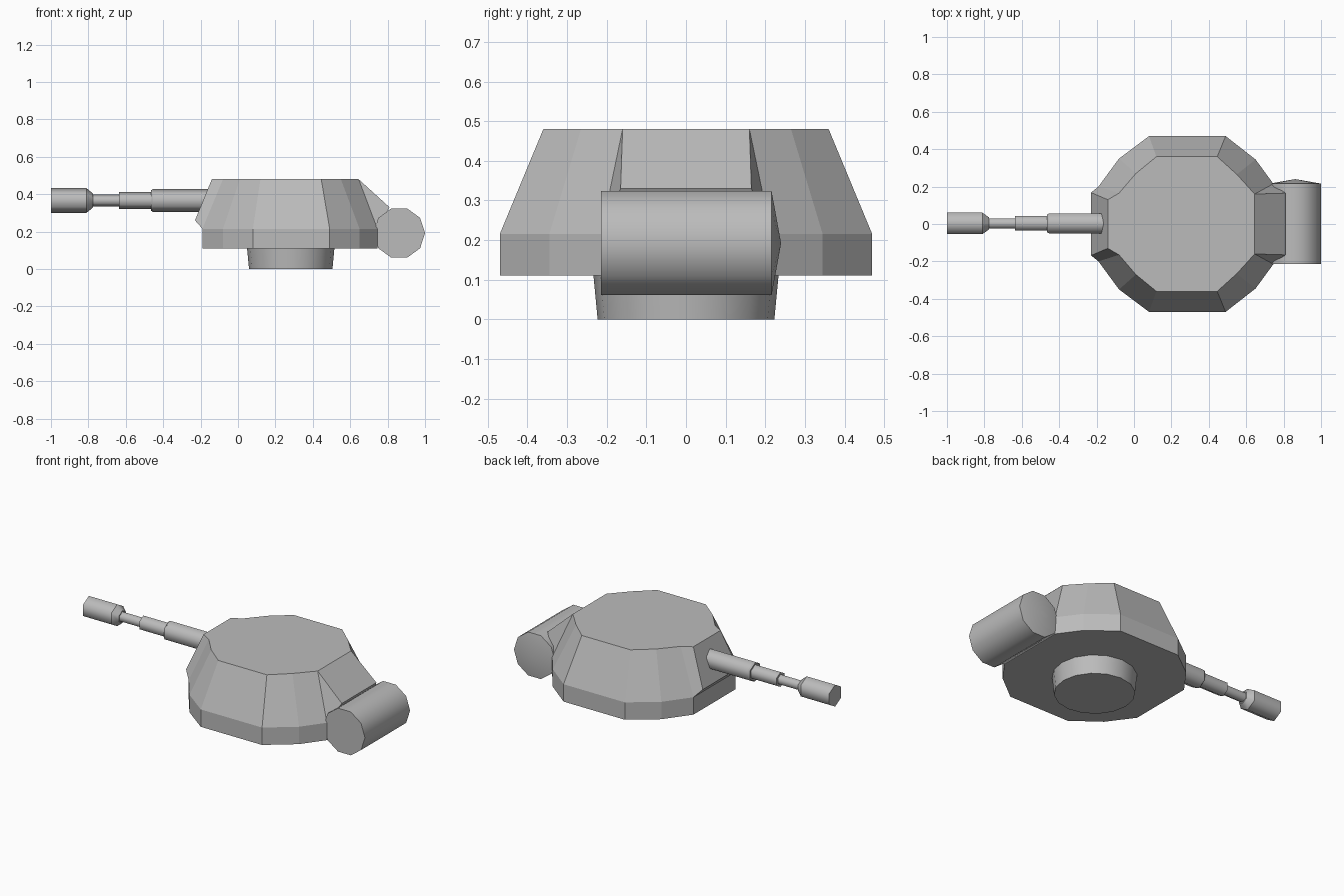
import bpy
import bmesh
from math import cos, sin, pi
from mathutils import Matrix, Vector

cube = bpy.data.objects.get("Cube")
if cube:
    bpy.data.objects.remove(cube, do_unlink=True)

grey = bpy.data.materials.new("plain grey")
grey.use_nodes = True
color = (0.5, 0.5, 0.5, 1)
grey.diffuse_color = color
grey.node_tree.nodes["Principled BSDF"].inputs["Base Color"].default_value = color


def finish(name, bm):
    bmesh.ops.remove_doubles(bm, verts=bm.verts, dist=0.0005)
    bmesh.ops.recalc_face_normals(bm, faces=bm.faces)
    mesh = bpy.data.meshes.new(name)
    bm.to_mesh(mesh)
    bm.free()
    mesh.materials.append(grey)
    obj = bpy.data.objects.new(name, mesh)
    bpy.context.scene.collection.objects.link(obj)
    return obj


def skin(bm, rings):
    """Join consecutive rings of points and cap both ends."""
    loops = [[bm.verts.new(p) for p in ring] for ring in rings]
    n = len(loops[0])
    for a, b in zip(loops, loops[1:]):
        for i in range(n):
            j = (i + 1) % n
            bm.faces.new((a[i], a[j], b[j], b[i]))
    bm.faces.new(loops[0])
    bm.faces.new(loops[-1])
    return loops


def lathe(name, profile, sides, matrix):
    """Round part from (distance, radius) pairs, smooth with sharp rims."""
    bm = bmesh.new()
    rings = [[matrix @ Vector((r * cos(2 * pi * i / sides), r * sin(2 * pi * i / sides), d))
              for i in range(sides)] for d, r in profile]
    loops = skin(bm, rings)
    for f in bm.faces:
        f.smooth = len(f.verts) == 4
    for loop in loops:
        for a, b in zip(loop, loop[1:] + loop[:1]):
            bm.edges.get((a, b)).smooth = False
    return finish(name, bm)


def mirrored(half, z):
    """Full outline from its +y half, running front (-x) to rear (+x)."""
    return [(x, y, z) for x, y in half] + [(x, -y, z) for x, y in reversed(half)]


# Faceted turret shell: vertical skirt below, sloped armour above
wide = [(-0.19, 0.2), (-0.08, 0.35), (0.08, 0.47), (0.49, 0.47), (0.65, 0.345), (0.745, 0.215)]
roof = [(-0.08, 0.165), (0.01, 0.27), (0.12, 0.36), (0.445, 0.36), (0.55, 0.265), (0.645, 0.16)]
bm = bmesh.new()
skin(bm, [mirrored(wide, 0.11), mirrored(wide, 0.215), mirrored(roof, 0.48)])
bmesh.ops.recalc_face_normals(bm, faces=bm.faces)


def bulge(direction, upper, lower):
    """Pull the sloped end plate outwards to the given upper and lower edges."""
    plate = max((f for f in bm.faces if f.calc_center_median().z > 0.3 and len(f.verts) == 4),
                key=lambda f: f.calc_center_median().x * direction)
    face = bmesh.ops.extrude_discrete_faces(bm, faces=[plate])["faces"][0]
    for v in face.verts:
        x, y, z = upper if v.co.z > 0.4 else lower
        v.co = (x, y if v.co.y > 0 else -y, z)


# Gun mounting plate at one end, rear wedge at the other
bulge(-1, (-0.14, 0.13, 0.48), (-0.23, 0.168, 0.26))
bulge(1, (0.645, 0.16, 0.48), (0.81, 0.165, 0.33))
finish("turret_shell", bm)

# Turret ring underneath
lathe("turret_ring", [(0, 0.223), (0.115, 0.234)], 16, Matrix.Translation((0.282, 0, 0)))

# Stepped six-sided gun barrel with a flared muzzle
barrel = [(0.1, 0.061), (0.455, 0.061), (0.465, 0.055), (0.465, 0.045), (0.635, 0.045),
          (0.635, 0.031), (0.775, 0.031), (0.775, 0.037), (0.81, 0.066), (1.0, 0.066)]
lathe("gun_barrel", barrel, 6,
      Matrix.Translation((0, 0.003, 0.366)) @ Matrix.Rotation(-pi / 2, 4, "Y"))

# Ten-sided storage drum across the rear, with one shallow pointed end
lathe("storage_drum", [(-0.215, 0.138), (0.216, 0.138), (0.24, 0)], 10,
      Matrix.Translation((0.862, 0, 0.192)) @ Matrix.Rotation(-pi / 2, 4, "X"))
